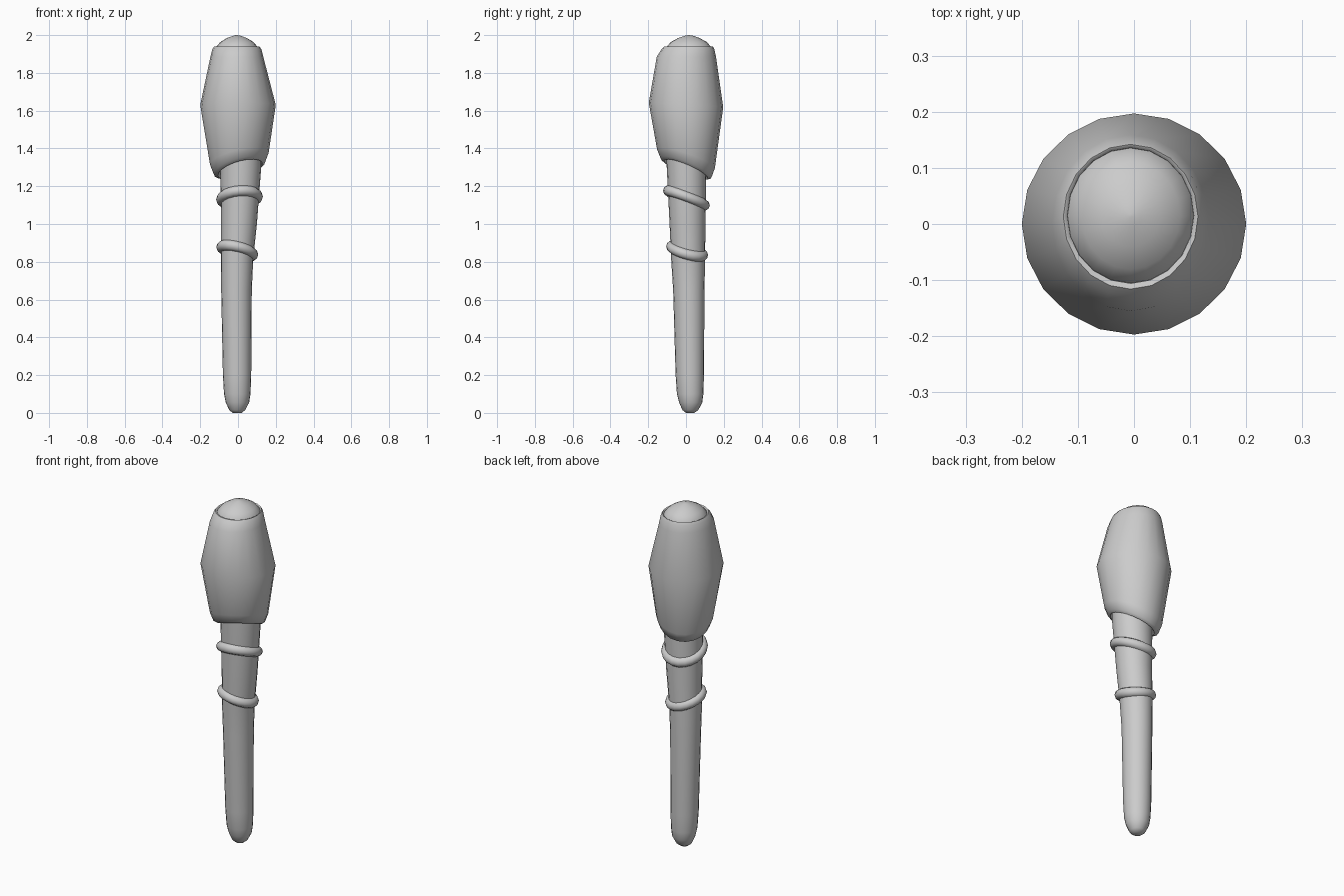
import bpy, bmesh, math

if "Cube" in bpy.data.objects:
    bpy.data.objects.remove(bpy.data.objects["Cube"])


def finish(bm, name, angle=50):
    bmesh.ops.recalc_face_normals(bm, faces=bm.faces[:])
    me = bpy.data.meshes.new(name)
    bm.to_mesh(me)
    bm.free()
    ob = bpy.data.objects.new(name, me)
    bpy.context.collection.objects.link(ob)
    bpy.ops.object.select_all(action='DESELECT')
    bpy.context.view_layer.objects.active = ob
    ob.select_set(True)
    bpy.ops.object.shade_smooth_by_angle(angle=math.radians(angle))
    return ob


def loft(name, sections, sides=20, caps=(True, True), angle=50):
    """Skin elliptical sections (cx, cy, z, rx, ry, slope_x, slope_y)."""
    bm = bmesh.new()
    rings = []
    for cx, cy, z, rx, ry, sx, sy in sections:
        ring = []
        for i in range(sides):
            t = 2 * math.pi * i / sides
            dx, dy = rx * math.cos(t), ry * math.sin(t)
            ring.append(bm.verts.new((cx + dx, cy + dy, z + sx * dx + sy * dy)))
        rings.append(ring)
    for a, b in zip(rings, rings[1:]):
        for i in range(sides):
            j = (i + 1) % sides
            bm.faces.new((a[i], a[j], b[j], b[i]))
    if caps[0]:
        bm.faces.new(rings[0][::-1])
    if caps[1]:
        bm.faces.new(rings[-1])
    return finish(bm, name, angle)


def tilted_band(name, cx, cy, z, major, minor, sx, sy, sides=20, tube=10):
    """Rope-like ring lying in a sloped plane."""
    bm = bmesh.new()
    grid = []
    for i in range(sides):
        t = 2 * math.pi * i / sides
        row = []
        for k in range(tube):
            p = 2 * math.pi * k / tube
            r = major + minor * math.cos(p)
            dx, dy = major * math.cos(t), major * math.sin(t)
            row.append(bm.verts.new((cx + r * math.cos(t), cy + r * math.sin(t),
                                     z + sx * dx + sy * dy + minor * math.sin(p))))
        grid.append(row)
    for i in range(sides):
        for k in range(tube):
            a, b, m = grid[i], grid[(i + 1) % sides], (k + 1) % tube
            bm.faces.new((a[k], b[k], b[m], a[m]))
    return finish(bm, name, 80)


# Tapered, slightly leaning handle with a blunt foot
loft("handle", [
    (-.004, .022, .00, .024, .022, 0, 0),
    (-.004, .023, .015, .042, .042, 0, 0),
    (-.003, .025, .055, .062, .061, 0, 0),
    (-.004, .022, .10, .070, .070, 0, 0),
    (-.005, .020, .20, .075, .075, 0, 0),
    (-.008, .015, .65, .081, .083, 0, 0),
    (-.005, .011, .82, .086, .090, 0, 0),
    (.005, .008, 1.00, .095, .095, 0, 0),
    (.015, .003, 1.30, .108, .105, 0, 0),
    (.015, .002, 1.38, .110, .107, 0, 0),
])

# Two binding bands, each tilted its own way
tilted_band("upper_band", .008, .002, 1.138, .095, .029, .08, -.40)
tilted_band("lower_band", -.004, .006, .858, .082, .029, -.24, -.28)

# Bulging wrapped head: sloped lower edge, rolled upper lip
loft("head", [
    (.015, .000, 1.320, .100, .098, .25, -.40),
    (.012, .000, 1.288, .118, .116, .25, -.40),
    (.008, .000, 1.298, .137, .135, .24, -.38),
    (.007, .000, 1.345, .155, .153, .20, -.32),
    (.000, .000, 1.630, .200, .197, .00, -.06),
    (-.006, .002, 1.885, .140, .157, 0, 0),
    (-.006, .010, 1.925, .130, .140, 0, 0),
    (-.006, .013, 1.940, .120, .129, 0, 0),
    (-.006, .015, 1.937, .113, .121, 0, 0),
    (-.006, .015, 1.900, .108, .116, 0, 0),
], caps=(False, True), angle=60)

# Low dome filling the head opening
loft("dome", [
    (-.006, .015, 1.905, .119, .126, 0, 0),
    (-.006, .015, 1.935, .112, .120, 0, 0),
    (-.006, .015, 1.963, .088, .096, 0, 0),
    (-.006, .015, 1.985, .052, .056, 0, 0),
    (-.006, .015, 1.997, .018, .020, 0, 0),
    (-.006, .015, 2.000, .003, .003, 0, 0),
], caps=(False, True))
